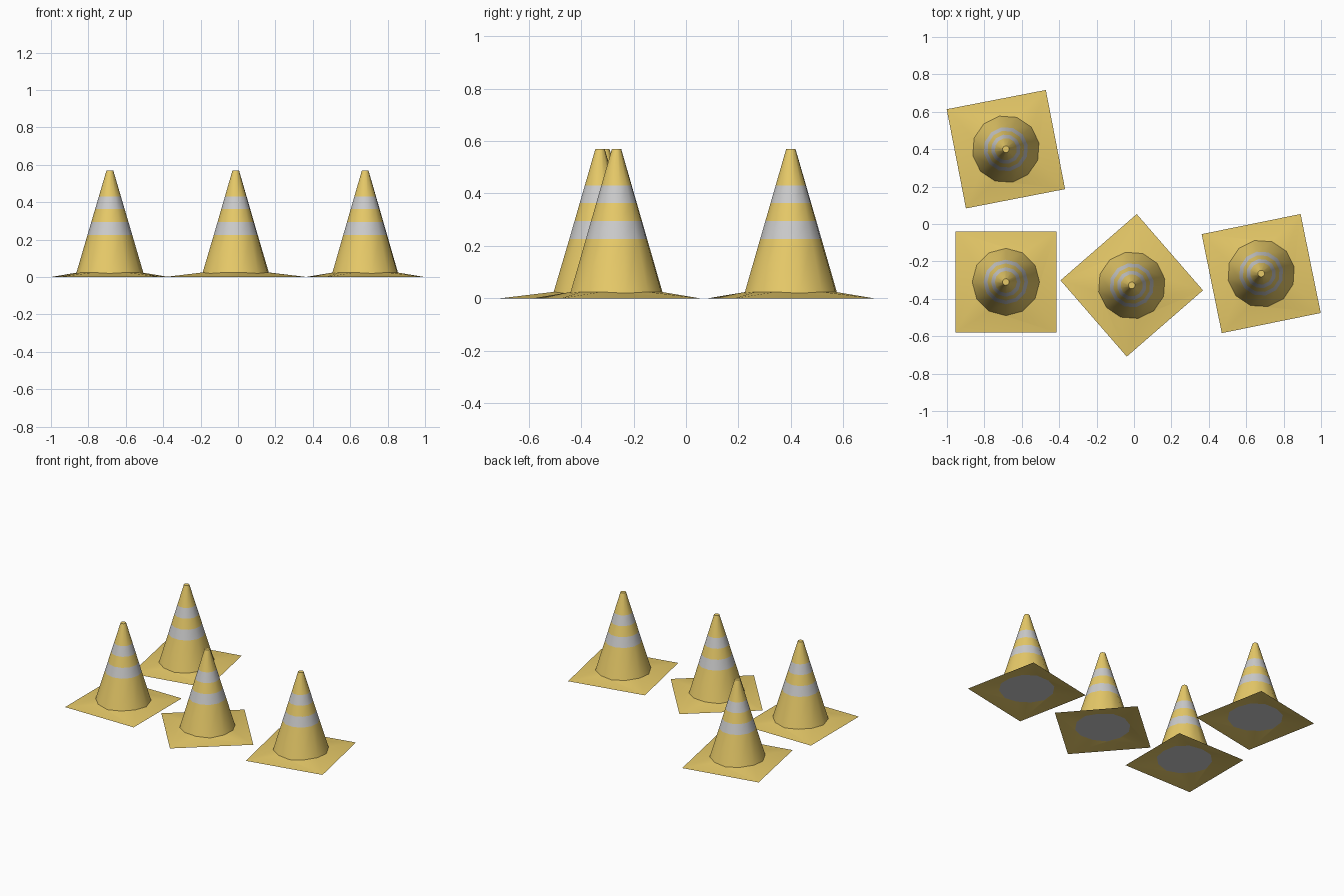
import bpy, bmesh
from math import cos, sin, pi, radians

if "Cube" in bpy.data.objects:
    bpy.data.objects.remove(bpy.data.objects["Cube"])

SIDES = 12
R_BASE, R_TOP, Z_BASE, Z_TOP = 0.18, 0.018, 0.02, 0.57
HALF = 0.27      # half the width of the square foot
PEAK = 0.058     # height the sloping foot would reach at its centre

orange = bpy.data.materials.new("orange")
orange.diffuse_color = (0.8, 0.59, 0.14, 1)
orange.use_nodes = True
orange.node_tree.nodes["Principled BSDF"].inputs["Base Color"].default_value = orange.diffuse_color
white = bpy.data.materials.new("white")
white.diffuse_color = (0.8, 0.8, 0.8, 1)
white.use_nodes = True
white.node_tree.nodes["Principled BSDF"].inputs["Base Color"].default_value = white.diffuse_color


def ring(bm, z, wavy=False):
    verts = []
    for i in range(SIDES):
        a = 2 * pi * i / SIDES
        t = (z - Z_BASE) / (Z_TOP - Z_BASE)
        r = R_BASE + (R_TOP - R_BASE) * t
        c, s = r * cos(a), r * sin(a)
        # the lowest ring follows the slope of the square foot
        h = PEAK * (1 - max(abs(c), abs(s)) / HALF) if wavy else z
        verts.append(bm.verts.new((c, s, h)))
    return verts


def to_mesh(bm, name):
    mesh = bpy.data.meshes.new(name)
    bm.to_mesh(mesh)
    bm.free()
    mesh.materials.append(orange)
    mesh.materials.append(white)
    return mesh


# Cone body: stacked bands, alternating orange and white
bm = bmesh.new()
rings = [ring(bm, Z_BASE, True)] + [ring(bm, z) for z in (0.226, 0.294, 0.363, 0.43, Z_TOP)]
for band, (lo, hi) in enumerate(zip(rings, rings[1:])):
    for i in range(SIDES):
        j = (i + 1) % SIDES
        bm.faces.new((lo[i], lo[j], hi[j], hi[i])).material_index = band % 2
bm.faces.new(rings[-1])
bm.faces.new(rings[0][::-1]).material_index = 1
body_mesh = to_mesh(bm, "cone_body")

# Square foot: sheet sloping from the ground up to the cone
bm = bmesh.new()
inner = ring(bm, Z_BASE, True)
corners = [bm.verts.new((x * HALF, y * HALF, 0)) for x, y in ((1, 1), (-1, 1), (-1, -1), (1, -1))]
for k in range(4):
    m = 3 * k
    bm.faces.new((corners[k - 1], corners[k], inner[(m + 1) % SIDES], inner[m], inner[m - 1]))
    bm.faces.new((corners[k], inner[m + 2], inner[m + 1]))
foot_mesh = to_mesh(bm, "cone_foot")

# Four cones: x, y, turn in degrees
places = [(-0.685, 0.40, 11), (-0.685, -0.31, 0), (-0.012, -0.328, 41), (0.68, -0.265, 11.5)]
for n, (x, y, turn) in enumerate(places, 1):
    for part, mesh in (("cone_body", body_mesh), ("cone_foot", foot_mesh)):
        ob = bpy.data.objects.new(f"{part}_{n}", mesh)
        ob.location = (x, y, 0)
        ob.rotation_euler.z = radians(turn)
        bpy.context.collection.objects.link(ob)
        if n == 1:
            bpy.ops.object.select_all(action='DESELECT')
            ob.select_set(True)
            bpy.context.view_layer.objects.active = ob
            bpy.ops.object.shade_smooth_by_angle(angle=radians(40))
